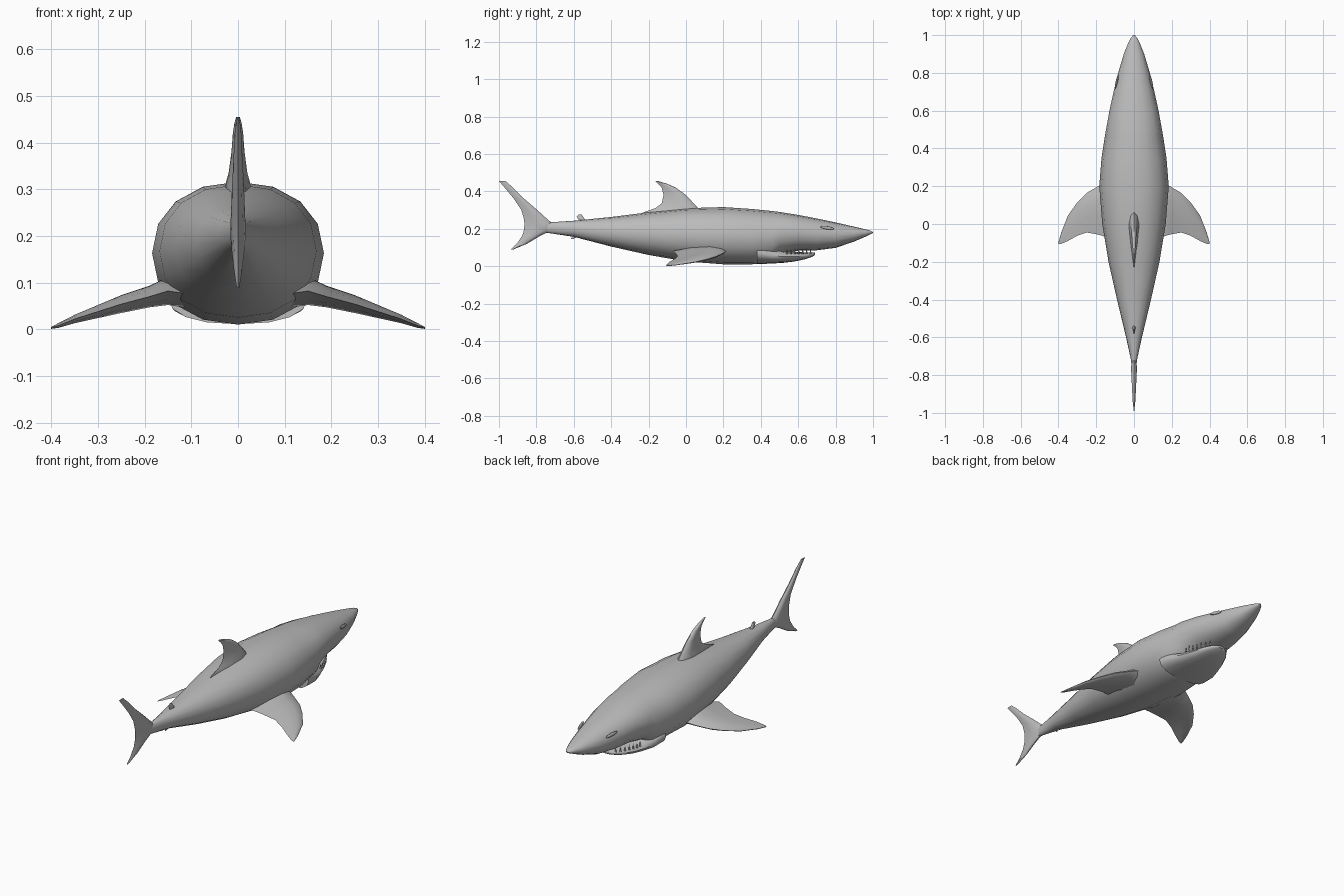
import bpy, bmesh, math

if "Cube" in bpy.data.objects:
    bpy.data.objects.remove(bpy.data.objects["Cube"])

skin = bpy.data.materials.new("shark grey")
skin.diffuse_color = (0.5, 0.5, 0.5, 1)
skin.use_nodes = True
skin.node_tree.nodes["Principled BSDF"].inputs["Base Color"].default_value = skin.diffuse_color


def loft(name, rings, angle=50):
    """Skin a list of closed rings, cap both ends, shade smooth."""
    bm = bmesh.new()
    vs = [[bm.verts.new(p) for p in r] for r in rings]
    n = len(rings[0])
    for a, b in zip(vs, vs[1:]):
        for i in range(n):
            j = (i + 1) % n
            bm.faces.new((a[i], a[j], b[j], b[i]))
    bm.faces.new(vs[0])
    bm.faces.new(vs[-1])
    bmesh.ops.recalc_face_normals(bm, faces=bm.faces)
    me = bpy.data.meshes.new(name)
    bm.to_mesh(me)
    bm.free()
    me.materials.append(skin)
    ob = bpy.data.objects.new(name, me)
    bpy.context.collection.objects.link(ob)
    bpy.context.view_layer.objects.active = ob
    ob.select_set(True)
    bpy.ops.object.shade_smooth_by_angle(angle=math.radians(angle))
    ob.select_set(False)
    return ob


def oval(y, top, bottom, half, n=16, power=0.93):
    """Slightly squared oval cross-section across the body."""
    pts = []
    for i in range(n):
        a = 2 * math.pi * i / n
        s, c = math.sin(a), math.cos(a)
        x = half * math.copysign(abs(s) ** power, s)
        z = (top + bottom) / 2 + (top - bottom) / 2 * math.copysign(abs(c) ** power, c)
        pts.append((x, y, z))
    return pts


def foil(lead, trail, half):
    """Fin cross-section: (chord position, thickness offset) pairs."""
    shape = [(0, 0), (.08, .6), (.3, 1), (.65, .6), (1, 0), (.65, -.6), (.3, -1), (.08, -.6)]
    return [(lead + (trail - lead) * u, half * v) for u, v in shape]


def upright_fin(name, sections):
    """Sections are (z, leading y, trailing y, half thickness)."""
    return loft(name, [[(t, y, z) for y, t in foil(le, te, h)] for z, le, te, h in sections])


# Body with snout, raised above the mouth between y 0.47 and 0.69
loft("body", [oval(*s) for s in [
    (-.79, .225, .185, .008), (-.72, .235, .175, .016), (-.6, .243, .157, .042),
    (-.4, .263, .105, .09), (-.2, .288, .06, .135), (0, .31, .025, .168),
    (.2, .316, .01, .184), (.35, .306, .01, .172), (.46, .295, .016, .155),
    (.5, .29, .06, .148), (.6, .274, .083, .13), (.7, .255, .085, .108),
    (.8, .234, .098, .084), (.9, .211, .132, .054), (.96, .197, .158, .03),
    (.985, .19, .17, .017), (1, .183, .178, .004)]])

# Lower jaw
loft("lower_jaw", [oval(*s, 16, .85) for s in [
    (.38, .13, .011, .15), (.46, .1, .014, .143), (.52, .083, .018, .122),
    (.58, .076, .025, .1), (.64, .074, .038, .073), (.675, .074, .05, .045),
    (.69, .072, .06, .02)]])

# Teeth along the jaw rim
for side in (-1, 1):
    for i in range(7):
        y = .54 + i * .021
        x = side * (.108 - .055 * (i / 6) ** 1.5)
        bpy.ops.mesh.primitive_cone_add(vertices=4, radius1=.006, radius2=0, depth=.028,
                                        location=(x, y, .08))
        tooth = bpy.context.object
        tooth.name = "tooth"
        tooth.data.materials.append(skin)

# Eyes: flattened almonds in the sides of the head
for side in (-1, 1):
    bpy.ops.mesh.primitive_uv_sphere_add(segments=12, ring_count=6,
                                         location=(side * .091, .755, .205))
    eye = bpy.context.object
    eye.name = "eye"
    eye.scale = (.006, .038, .009)
    eye.rotation_euler = (math.radians(-8), 0, side * math.radians(13))
    eye.data.materials.append(skin)
    bpy.ops.object.shade_smooth_by_angle(angle=math.radians(40))

# Dorsal fin
upright_fin("dorsal_fin", [
    (.26, .1, -.25, .032), (.285, .085, -.235, .03), (.31, .065, -.165, .027),
    (.335, .042, -.13, .02), (.38, 0, -.12, .014), (.42, -.055, -.13, .011),
    (.44, -.1, -.148, .008), (.455, -.148, -.165, .004)])

# Small fins near the tail, above and below
upright_fin("second_dorsal_fin", [
    (.225, -.52, -.58, .01), (.25, -.54, -.575, .008), (.265, -.55, -.585, .005),
    (.276, -.558, -.575, .002)])
upright_fin("anal_fin", [
    (.185, -.55, -.6, .01), (.165, -.565, -.602, .008), (.146, -.602, -.616, .002)])

# Crescent tail fin
upright_fin("tail_fin", [
    (.09, -.922, -.937, .003), (.12, -.85, -.905, .008), (.162, -.78, -.876, .013),
    (.195, -.71, -.866, .016), (.225, -.71, -.864, .016), (.25, -.74, -.866, .015),
    (.3, -.795, -.88, .013), (.36, -.865, -.92, .01), (.42, -.925, -.97, .007),
    (.455, -.965, -1, .003)])

# Pectoral fins: (x, leading y, trailing y, mid z, half thickness), rear edge set higher at the root
pectoral = [
    (.1, .23, -.06, .075, .03), (.15, .218, -.068, .082, .03), (.19, .2, -.056, .07, .023),
    (.25, .165, -.045, .054, .019), (.3, .115, -.062, .038, .014), (.35, .045, -.09, .022, .009),
    (.385, -.045, -.105, .008, .005), (.4, -.095, -.107, .003, .002)]
for side, name in ((-1, "left_pectoral_fin"), (1, "right_pectoral_fin")):
    loft(name, [[(side * x, y, z + t) for y, t in foil(le, te, h)]
                for x, le, te, z, h in pectoral])
